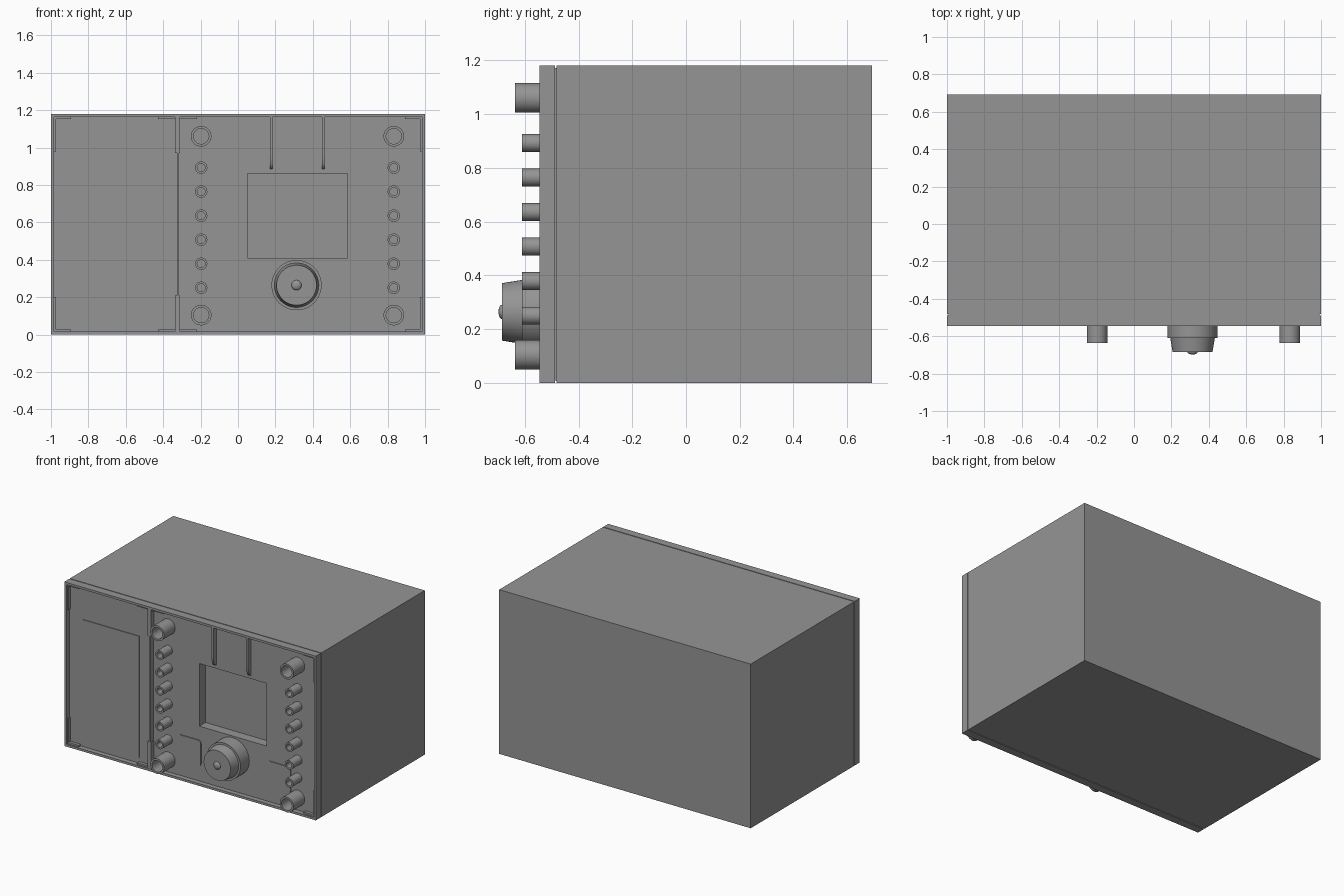
import bpy, bmesh, math
from mathutils import Matrix, Vector

if "Cube" in bpy.data.objects:
    bpy.data.objects.remove(bpy.data.objects["Cube"])

grey = bpy.data.materials.new("plain_grey")
grey.use_nodes = True
GREY = (0.3, 0.3, 0.3, 1)
grey.diffuse_color = GREY
grey.node_tree.nodes["Principled BSDF"].inputs["Base Color"].default_value = GREY


def finish(name, bm, smooth=False):
    bmesh.ops.recalc_face_normals(bm, faces=bm.faces[:])
    mesh = bpy.data.meshes.new(name)
    bm.to_mesh(mesh)
    bm.free()
    mesh.materials.append(grey)
    ob = bpy.data.objects.new(name, mesh)
    bpy.context.collection.objects.link(ob)
    bpy.ops.object.select_all(action='DESELECT')
    bpy.context.view_layer.objects.active = ob
    ob.select_set(True)
    if smooth:
        bpy.ops.object.shade_smooth_by_angle(angle=math.radians(30))
    return ob


def box(name, x, y, z, corner=0):
    """Box from (min, max) ranges, optionally with rounded corners seen from the front."""
    bm = bmesh.new()
    size = Vector((x[1] - x[0], y[1] - y[0], z[1] - z[0]))
    mid = Vector((sum(x), sum(y), sum(z))) / 2
    bmesh.ops.create_cube(bm, size=1, matrix=Matrix.Translation(mid) @ Matrix.Diagonal(size).to_4x4())
    if corner:
        edges = [e for e in bm.edges if abs(e.verts[0].co.y - e.verts[1].co.y) > 1e-4]
        bmesh.ops.bevel(bm, geom=edges, offset=corner, segments=4, profile=0.5, affect='EDGES')
    return finish(name, bm)


def lathe(name, cx, cz, profile, sides=40):
    """Turn a (radius, y) profile about an axis running front to back."""
    bm = bmesh.new()
    verts = [bm.verts.new((cx + r, y, cz)) for r, y in profile]
    edges = [bm.edges.new(pair) for pair in zip(verts, verts[1:])]
    bmesh.ops.spin(bm, geom=verts + edges, cent=(cx, 0, cz), axis=(0, 1, 0),
                   angle=math.tau, steps=sides, use_merge=False)
    bmesh.ops.remove_doubles(bm, verts=bm.verts[:], dist=0.0005)
    return finish(name, bm, True)


def cut(ob, cutter):
    mod = ob.modifiers.new("cut", 'BOOLEAN')
    mod.operation, mod.solver, mod.object = 'DIFFERENCE', 'EXACT', cutter
    bpy.context.view_layer.objects.active = ob
    bpy.ops.object.modifier_apply(modifier="cut")


TOP = 1.18
FRONT, PANEL = -0.545, -0.51

# Case, seam and front frame
body = box("case_body", (-1, 1), (-0.482, 0.693), (0, TOP))
seam = box("seam_core", (-0.992, 0.992), (-0.489, -0.481), (0.008, TOP - 0.008))
frame = box("front_frame", (-1, 1), (FRONT, -0.488), (0, TOP))

# Panel recess and display window
recess = box("recess_cutter", (-0.984, 0.984), (-0.6, PANEL), (0.016, TOP - 0.016))
cut(frame, recess)
window = box("window_cutter", (0.05, 0.585), (-0.6, -0.44), (0.41, 0.86))
for part in (frame, seam, body):
    cut(part, window)
for cutter in (recess, window):
    bpy.data.objects.remove(cutter)

# Divider between the two bays, wider at its ends
box("divider_rib", (-0.326, -0.316), (FRONT, PANEL), (0.016, TOP - 0.016))
for label, z in (("lower", (0.016, 0.21)), ("upper", (0.97, TOP - 0.016))):
    box("divider_end_" + label, (-0.338, -0.31), (FRONT + 0.002, PANEL), z)

# Corner brackets of both bays
for bay, (x0, x1) in (("right", (-0.984, -0.338)), ("left", (-0.31, 0.984))):
    for side, x, d in (("right", x0, 1), ("left", x1, -1)):
        for level, z, u in (("lower", 0.016, 1), ("upper", TOP - 0.016, -1)):
            name = f"{bay}_bay_{side}_{level}"
            depth = (FRONT + 0.012, PANEL)
            box(name + "_ledge", sorted((x, x + d * 0.09)), depth, sorted((z, z + u * 0.012)))
            if abs(x) > 0.9:
                box(name + "_upright", sorted((x, x + d * 0.01)), depth, sorted((z, z + u * 0.185)))

# Thin raised cover of the narrow bay
box("bay_cover", (-0.88, -0.425), (PANEL - 0.005, PANEL), (0.06, 0.93))

# Guide fins with a curved lower end
for label, x in (("right", 0.178), ("left", 0.455)):
    bm = bmesh.new()
    depth = PANEL - FRONT
    outline = [(PANEL, TOP - 0.016), (FRONT, TOP - 0.016)]
    for i in range(7):
        a = i / 6 * math.pi / 2
        outline.append((PANEL - depth * math.cos(a), 0.95 - 0.065 * math.sin(a)))
    face = bm.faces.new([bm.verts.new((x - 0.007, y, z)) for y, z in outline])
    side = bmesh.ops.extrude_face_region(bm, geom=[face])["geom"]
    bmesh.ops.translate(bm, vec=(0.014, 0, 0), verts=[v for v in side if isinstance(v, bmesh.types.BMVert)])
    finish("guide_fin_" + label, bm)

# Flat square buttons
for label, x in (("right", -0.125), ("left", 0.588)):
    box("square_button_" + label, (x, x + 0.19), (PANEL - 0.006, PANEL), (0.12, 0.31), 0.022)


# Hollow connector posts in two columns
def post(name, x, z, outer, inner, tip):
    lathe(name, x, z, [(outer, PANEL), (outer, tip), (inner, tip), (inner, PANEL - 0.01), (0, PANEL - 0.01)], 32)


for label, x in (("right", -0.197), ("left", 0.833)):
    for i in range(6):
        post(f"small_post_{label}_{i + 1}", x, 0.25 + i * 0.1285, 0.033, 0.021, -0.61)
    for level, z in (("lower", 0.104), ("upper", 1.06)):
        post(f"large_post_{label}_{level}", x, z, 0.055, 0.041, -0.637)

# Rotary knob with a domed centre
lathe("knob", 0.313, 0.264, [(0.134, PANEL), (0.134, -0.61), (0.119, -0.61), (0.117, -0.622),
                             (0.107, -0.684), (0, -0.684)], 48)
dome = [(0.027 * math.cos(a), -0.684 - 0.014 * math.sin(a)) for a in [i * math.pi / 10 for i in range(6)]]
lathe("knob_centre", 0.313, 0.264, dome, 24)
